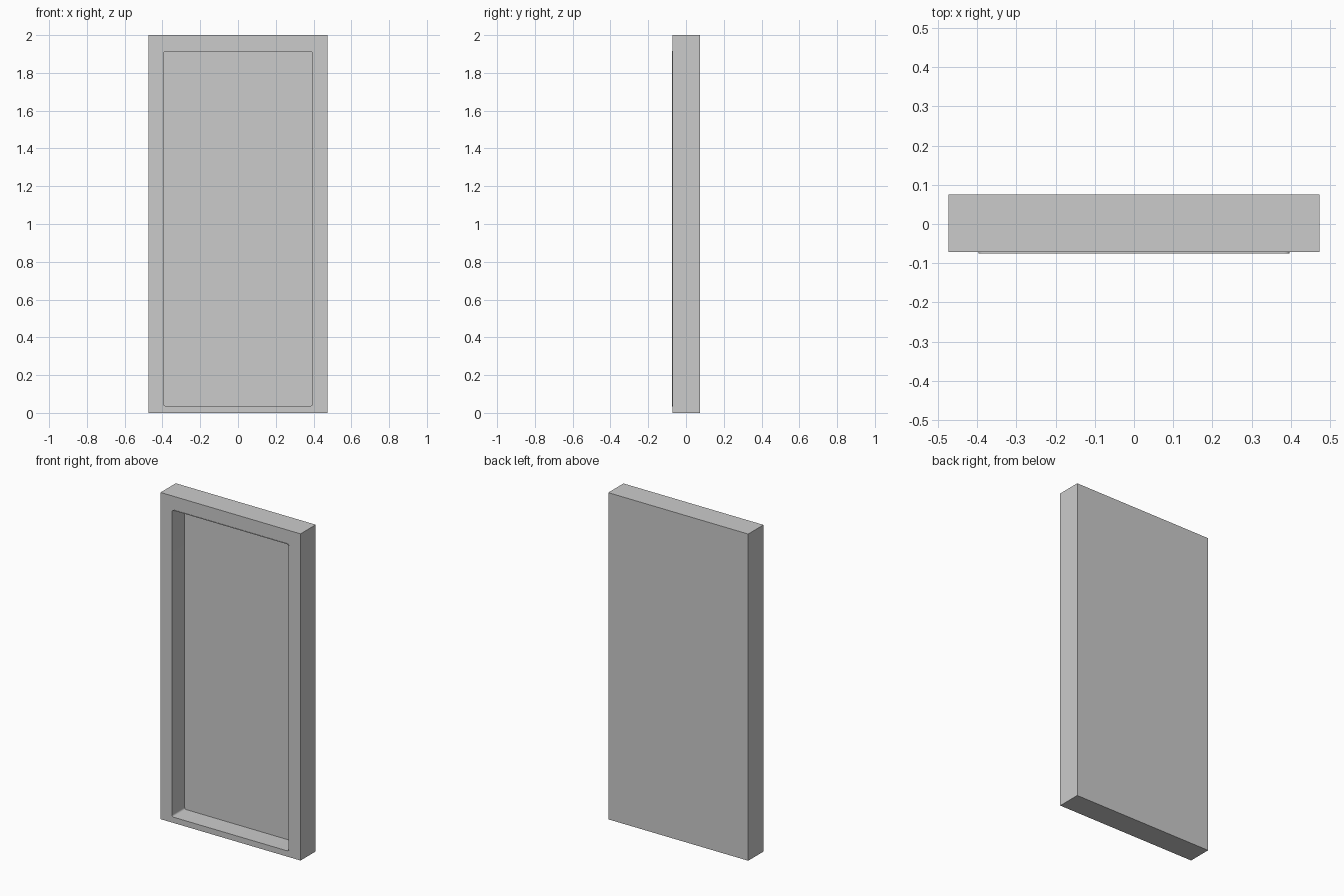
import bpy, bmesh, math

if "Cube" in bpy.data.objects:
    bpy.data.objects.remove(bpy.data.objects["Cube"])

SEG = 4  # segments per rounded corner


def ring(bm, half_w, z0, z1, r, y):
    """Rounded rectangle loop in the XZ plane at depth y."""
    corners = [(half_w - r, z1 - r), (-half_w + r, z1 - r),
               (-half_w + r, z0 + r), (half_w - r, z0 + r)]
    verts = []
    for i, (cx, cz) in enumerate(corners):
        for k in range(SEG + 1):
            a = math.radians(90 * (i + k / SEG))
            verts.append(bm.verts.new((cx + r * math.cos(a), y, cz + r * math.sin(a))))
    return verts


bm = bmesh.new()
# from the back slab forward, around the rim, over the thin lip, into the recess
rings = [ring(bm, *p) for p in (
    (0.474, 0.0, 2.0, 0.0, 0.075),         # back
    (0.474, 0.0, 2.0, 0.0, -0.072),        # front of frame
    (0.397, 0.034, 1.917, 0.014, -0.072),  # lip outer edge
    (0.397, 0.034, 1.917, 0.014, -0.075),  # lip front
    (0.394, 0.037, 1.914, 0.011, -0.075),  # lip inner edge
    (0.394, 0.037, 1.914, 0.011, 0.047),   # recess floor
)]
for a, b in zip(rings, rings[1:]):
    n = len(a)
    for i in range(n):
        j = (i + 1) % n
        bm.faces.new((a[i], a[j], b[j], b[i]))
bm.faces.new(rings[0])
bm.faces.new(rings[-1])
bmesh.ops.remove_doubles(bm, verts=bm.verts[:], dist=0.0005)
bmesh.ops.recalc_face_normals(bm, faces=bm.faces[:])

mesh = bpy.data.meshes.new("recessed_panel")
bm.to_mesh(mesh)
bm.free()
panel = bpy.data.objects.new("recessed_panel", mesh)
bpy.context.collection.objects.link(panel)

# smooth rounded corners, sharp edges elsewhere
bpy.context.view_layer.objects.active = panel
panel.select_set(True)
bpy.ops.object.shade_smooth_by_angle(angle=math.radians(30))
